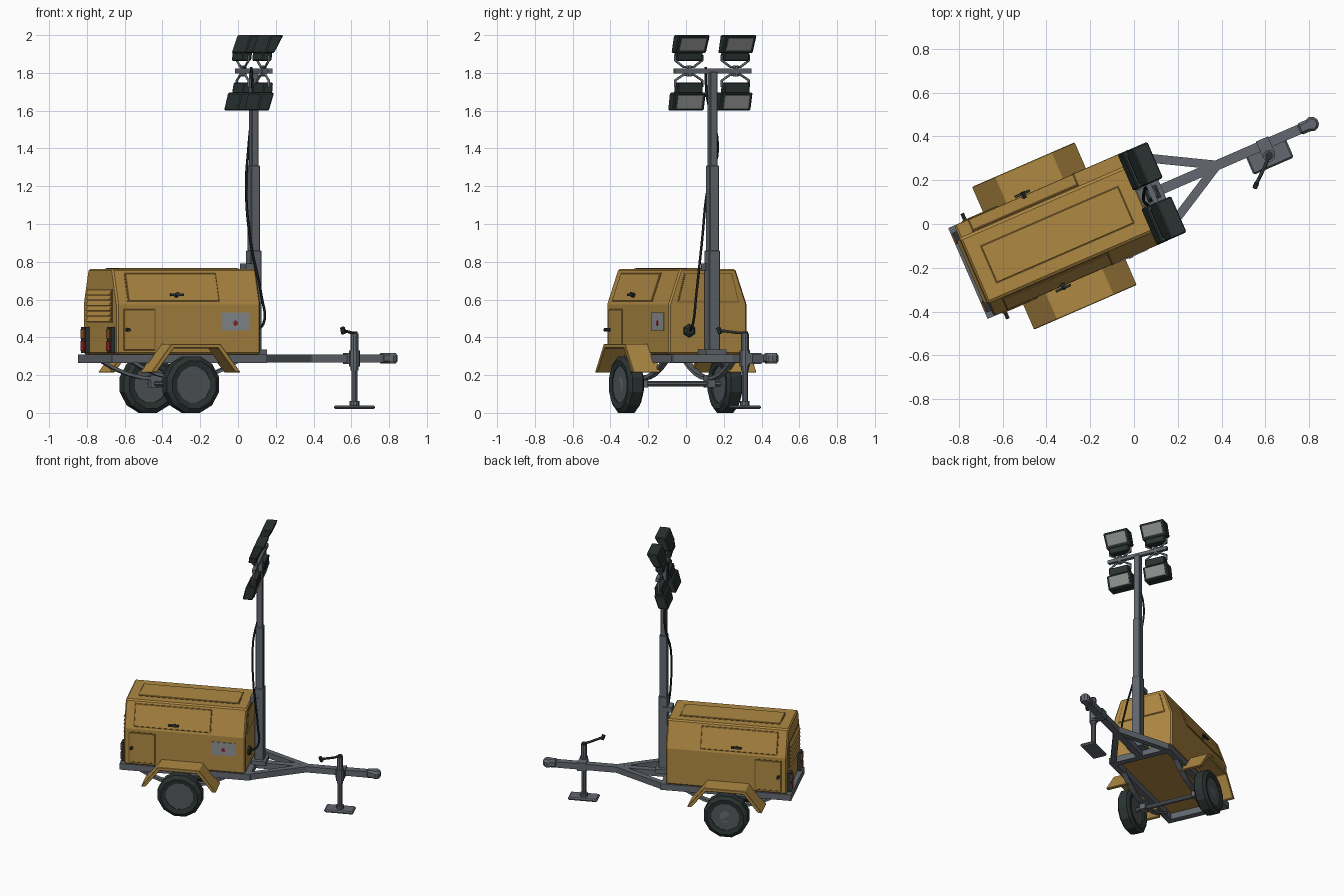
import bpy, bmesh, math
from mathutils import Vector as V, Matrix

if "Cube" in bpy.data.objects:
    bpy.data.objects.remove(bpy.data.objects["Cube"])

def material(name, r, g, b):
    m = bpy.data.materials.new(name)
    m.diffuse_color = (r, g, b, 1)
    m.use_nodes = True
    m.node_tree.nodes["Principled BSDF"].inputs["Base Color"].default_value = m.diffuse_color
    return m

YELLOW = material("yellow paint", .43, .25, .055)
SEAM = material("dark yellow seam", .20, .11, .025)
STEEL = material("grey steel", .125, .14, .16)
RIM = material("dark grey rim", .085, .095, .105)
DARK = material("dark rubber", .024, .034, .032)
BLACK = material("black cable", .009, .011, .011)
GLASS = material("lamp glass", .27, .28, .27)
PLATE = material("light grey plate", .27, .29, .30)
RED = material("red", .32, .02, .02)
ORANGE = material("orange lens", .30, .09, .02)

# ---- helpers: local frame has +x along the drawbar, y = 0 on the centre line
def finish(name, bm, mat, bevel=0):
    bmesh.ops.recalc_face_normals(bm, faces=bm.faces)
    me = bpy.data.meshes.new(name)
    bm.to_mesh(me)
    bm.free()
    me.materials.append(mat)
    ob = bpy.data.objects.new(name, me)
    bpy.context.collection.objects.link(ob)
    if bevel:
        mod = ob.modifiers.new("bevel", 'BEVEL')
        mod.width, mod.segments, mod.limit_method = bevel, 1, 'ANGLE'
    return ob

def plate(name, c, ax, n, w, h, t, mat, bevel=0):
    """Box standing on a surface: width along ax, thickness along normal n."""
    ax, n = V(ax).normalized(), V(n).normalized()
    ay = n.cross(ax)
    m = Matrix((ax * w, ay * h, n * t)).transposed().to_4x4()
    m.translation = V(c) + n * t / 2
    bm = bmesh.new()
    bmesh.ops.create_cube(bm, size=1, matrix=m)
    return finish(name, bm, mat, bevel)

def box(name, x, y, z, mat, bevel=0):
    return plate(name, ((x[0]+x[1])/2, (y[0]+y[1])/2, z[0]), (1, 0, 0), (0, 0, 1),
                 x[1]-x[0], y[1]-y[0], z[1]-z[0], mat, bevel)

def bar(name, p, q, w, h, mat):
    p, q = V(p), V(q)
    return plate(name, (p+q)/2 - V((0, 0, h/2)), q-p, (0, 0, 1), (q-p).length, w, h, mat)

def prism(name, pts, to3d, lo, hi, mat, bevel=0):
    bm = bmesh.new()
    f = bm.faces.new([bm.verts.new(to3d(a, b, lo)) for a, b in pts])
    r = bmesh.ops.extrude_face_region(bm, geom=[f])
    d = V(to3d(0, 0, hi)) - V(to3d(0, 0, lo))
    bmesh.ops.translate(bm, vec=d, verts=[v for v in r['geom'] if isinstance(v, bmesh.types.BMVert)])
    return finish(name, bm, mat, bevel)

along_y = lambda a, b, d: (a, d, b)
along_x = lambda a, b, d: (d, a, b)

def lathe(name, prof, n, c, axis, mat, phase=.5, closed=False):
    """Revolve (offset, radius) points round an axis through c."""
    q = V(axis).to_track_quat('Z', 'Y')
    bm = bmesh.new()
    rings = [[bm.verts.new(V(c) + q @ V((r*math.cos((i+phase)*math.tau/n), r*math.sin((i+phase)*math.tau/n), o)))
              for i in range(n)] for o, r in prof]
    for k in range(len(rings) - (0 if closed else 1)):
        a, b = rings[k], rings[(k+1) % len(rings)]
        for i in range(n):
            bm.faces.new((a[i], a[(i+1) % n], b[(i+1) % n], b[i]))
    if not closed:
        bm.faces.new(rings[0])
        bm.faces.new(rings[-1])
    return finish(name, bm, mat)

def cyl(name, p, q, r, mat, n=10):
    p, q = V(p), V(q)
    return lathe(name, [(0, r), ((q-p).length, r)], n, p, q-p, mat)

def tube(name, pts, r, mat, smooth=False):
    cu = bpy.data.curves.new(name, 'CURVE')
    cu.dimensions, cu.bevel_depth, cu.bevel_resolution, cu.resolution_u = '3D', r, 1, 5
    cu.use_fill_caps = True
    if smooth:
        sp = cu.splines.new('BEZIER')
        sp.bezier_points.add(len(pts)-1)
        for b, p in zip(sp.bezier_points, pts):
            b.co, b.handle_left_type, b.handle_right_type = p, 'AUTO', 'AUTO'
    else:
        sp = cu.splines.new('POLY')
        sp.points.add(len(pts)-1)
        for b, p in zip(sp.points, pts):
            b.co = (*p, 1)
    cu.materials.append(mat)
    ob = bpy.data.objects.new(name, cu)
    bpy.context.collection.objects.link(ob)

def panel(name, c, ax, n, w, h):
    """Door panel with a dark seam round it."""
    plate(name + "_seam", c, ax, n, w + .012, h + .012, .002, SEAM)
    plate(name, c, ax, n, w, h, .006, YELLOW, .002)

# ---- generator housing
prism("housing", [(-.225, .31), (.225, .31), (.225, .575), (.16, .762), (-.16, .762), (-.225, .575)],
      along_x, -.755, .075, YELLOW, .009)
panel("roof_panel", (-.34, 0, .762), (1, 0, 0), (0, 0, 1), .68, .18)
prism("front_panel_seam", [(-.178, .585), (.178, .585), (.138, .74), (-.138, .74)], along_x, .07, .077, SEAM)
prism("front_panel", [(-.17, .591), (.17, .591), (.132, .734), (-.132, .734)], along_x, .07, .080, YELLOW)
for s, side in ((1, "left"), (-1, "right")):
    n = V((0, s * .945, .328))
    panel(side + "_upper_door", (-.425, s * .194, .664), (1, 0, 0), n, .52, .152)
    panel(side + "_small_door", (-.628, s * .225, .44), (1, 0, 0), (0, s, 0), .175, .215)
    # latches
    cyl(side + "_small_latch_pin", (-.70, s*.225, .44), (-.70, s*.262, .44), .010, DARK, 6)
    bar(side + "_small_latch", (-.70, s*.255, .41), (-.70, s*.255, .475), .014, .014, DARK)
    cyl(side + "_upper_latch_pin", (-.41, s*.205, .617), (-.41, s*.24, .63), .012, DARK, 6)
    bar(side + "_upper_latch", (-.45, s*.235, .626), (-.375, s*.235, .626), .012, .012, DARK)
# label on the right side
plate("label_plate", (-.073, -.225, .483), (1, 0, 0), (0, -1, 0), .165, .095, .004, PLATE)
lathe("label_mark", [(0, .014), (.007, .014)], 6, (-.073, -.225, .475), (0, -1, 0), RED)

# rear louvres and tail lights
plate("louvre_panel", (-.755, 0, .565), (0, 1, 0), (-1, 0, 0), .33, .18, .003, SEAM)
for i in range(6):
    z = .485 + i * .028
    prism("louvre_%d" % i, [(-.754, z), (-.772, z), (-.757, z + .024), (-.754, z + .024)],
          along_y, -.155, .155, YELLOW)
for s, side in ((1, "left"), (-1, "right")):
    y = s * .17
    box(side + "_tail_housing", (-.778, -.754), (y-.028, y+.028), (.318, .455), DARK)
    plate(side + "_tail_red", (-.778, y, .354), (0, 1, 0), (-1, 0, 0), .044, .052, .006, RED)
    plate(side + "_tail_orange", (-.778, y, .418), (0, 1, 0), (-1, 0, 0), .044, .05, .006, ORANGE)

# ---- chassis and drawbar
for s, side in ((1, "left"), (-1, "right")):
    box(side + "_rail", (-.785, .11), (s*.206-.02, s*.206+.02), (.265, .31), STEEL)
    bar(side + "_draw_arm", (.09, s*.205, .288), (.455, 0, .288), .04, .043, STEEL)
box("rear_crossbar", (-.785, -.74), (-.226, .226), (.265, .31), STEEL)
box("front_crossbar", (.065, .11), (-.226, .226), (.265, .31), STEEL)
box("drawbar", (.1, .9), (-.023, .023), (.266, .309), STEEL)
box("coupler", (.86, .945), (-.028, .028), (.262, .318), STEEL, .012)
lathe("coupler_socket", [(0, .026), (.012, .034), (.042, .034), (.056, .024)], 10, (.925, 0, .262), (0, 0, 1), STEEL)

# ---- wheels, axle, springs and fenders
WX, WZ = -.355, .15
cyl("axle", (WX, -.27, WZ+.005), (WX, .27, WZ+.005), .015, STEEL)
for s, side in ((1, "left"), (-1, "right")):
    c, ax = (WX, s*.285, WZ), (0, s, 0)
    lathe(side + "_tyre", [(-.04, .098), (-.046, .13), (-.03, .155), (.03, .155), (.046, .13), (.04, .098)],
          12, c, ax, DARK, closed=True)
    lathe(side + "_rim", [(-.03, .1), (-.02, .08), (.012, .07), (.026, .086), (.036, .1)], 12, c, ax, RIM)
    lathe(side + "_rim_hub", [(0, .062), (.03, .058), (.036, .045)], 6, c, ax, STEEL)
    ts = [i / 4 - 1 for i in range(9)]
    arc = [(WX + .32*t, .172 + .1*t*t) for t in ts]
    prism(side + "_leaf_spring", arc + [(x, z + .018) for x, z in reversed(arc)],
          along_y, s*.195-.018, s*.195+.018, STEEL)
    box(side + "_axle_clamp", (WX-.03, WX+.03), (s*.195-.022, s*.195+.022), (.135, .2), STEEL)
    prism(side + "_fender", [(WX+a, z) for a, z in ((-.257, .215), (-.14, .366), (.14, .366), (.257, .215),
          (.228, .215), (.128, .342), (-.128, .342), (-.228, .215))],
          along_y, s*.2, s*.355, YELLOW, .003)

# ---- telescopic mast
MX = .132
box("mast_base", (MX-.05, MX+.05), (-.06, .06), (.305, .335), STEEL)
for name, w, lo, hi in (("mast_outer", .064, .31, .86), ("mast_middle", .054, .8, 1.31), ("mast_inner", .042, 1.3, 1.805)):
    box(name, (MX-w/2, MX+w/2), (-w/2, w/2), (lo, hi), STEEL, .004)
box("mast_bracket", (.07, MX), (-.04, .04), (.755, .79), STEEL)
box("lamp_crossbar", (MX-.012, MX+.012), (-.22, .22), (1.798, 1.822), STEEL)

# ---- four floodlights, two upright and two hanging
UP = dict(head=[(.154, 1.905), (.208, 2.0), (.135, 2.0), (.1, 1.905)],
          gear=[(.146, 1.864), (.152, 1.908), (.098, 1.908), (.094, 1.864)], yoke=(1.895, 1.866, 1.832))
DOWN = dict(head=[(.154, 1.695), (.124, 1.6), (.056, 1.6), (.08, 1.695)],
            gear=[(.15, 1.692), (.155, 1.748), (.105, 1.748), (.095, 1.692)], yoke=(1.725, 1.76, 1.79))
for s, side in ((1, "left"), (-1, "right")):
    y = s * .135
    cyl(side + "_lamp_bolt", (MX, y, 1.782), (MX, y, 1.838), .015, STEEL, 6)
    for kind, d in (("upper", UP), ("lower", DOWN)):
        nm = side + "_" + kind
        prism(nm + "_lamp_head", d["head"], along_y, y-.09, y+.09, DARK, .006)
        prism(nm + "_lamp_gear", d["gear"], along_y, y-.072, y+.072, DARK, .005)
        a, b = (V((p[0], y, p[1])) for p in d["head"][:2])
        t = (b - a) if b.z > a.z else (a - b)
        plate(nm + "_lamp_glass", (a+b)/2, (0, 1, 0), (t.z, 0, -t.x), .142, .074, .004, GLASS)
        za, zb, zc = d["yoke"]
        tube(nm + "_lamp_yoke", [(MX-.005, y+v, z) for v, z in
             ((-.078, za), (-.078, zb), (-.03, zc), (.03, zc), (.078, zb), (.078, za))], .007, STEEL)

# ---- power socket and cable up the mast
lathe("socket", [(0, .036), (.012, .034), (.02, .022)], 6, (.074, -.11, .435), (1, 0, 0), DARK)
tube("mast_cable", [(.09, -.11, .435), (.137, -.115, .47), (.135, -.095, .62), (.095, -.045, .9),
     (.086, -.005, 1.2), (.118, .038, 1.4), (.115, -.025, 1.68), (.106, -.027, 1.83)], .007, BLACK, True)

# ---- jack stand beside the drawbar
JX, JY = .69, -.055
plate("jack_foot", (JX, JY, .02), (1, 0, 0), (0, 0, 1), .2, .105, .02, STEEL, .008)
cyl("jack_foot_collar", (JX, JY, .035), (JX, JY, .062), .026, STEEL)
cyl("jack_inner_tube", (JX, JY, .05), (JX, JY, .25), .016, STEEL)
cyl("jack_outer_tube", (JX, JY, .225), (JX, JY, .42), .021, STEEL)
cyl("jack_collar", (JX, JY, .245), (JX, JY, .33), .028, STEEL)
box("jack_clamp", (JX-.03, JX+.03), (JY, .028), (.258, .318), STEEL)
cyl("jack_cap", (JX, JY, .415), (JX, JY, .432), .016, DARK)
tube("jack_crank", [(JX, JY, .425), (.655, -.09, .425), (.585, -.15, .436)], .008, DARK)
cyl("jack_grip", (.585, -.15, .42), (.575, -.16, .452), .013, DARK, 6)

# ---- turn the whole trailer into its pose
POSE = Matrix.Rotation(math.radians(23.5), 4, 'Z') @ Matrix.Translation((0, .095, 0))
for ob in bpy.context.scene.objects:
    ob.matrix_world = POSE @ ob.matrix_world
